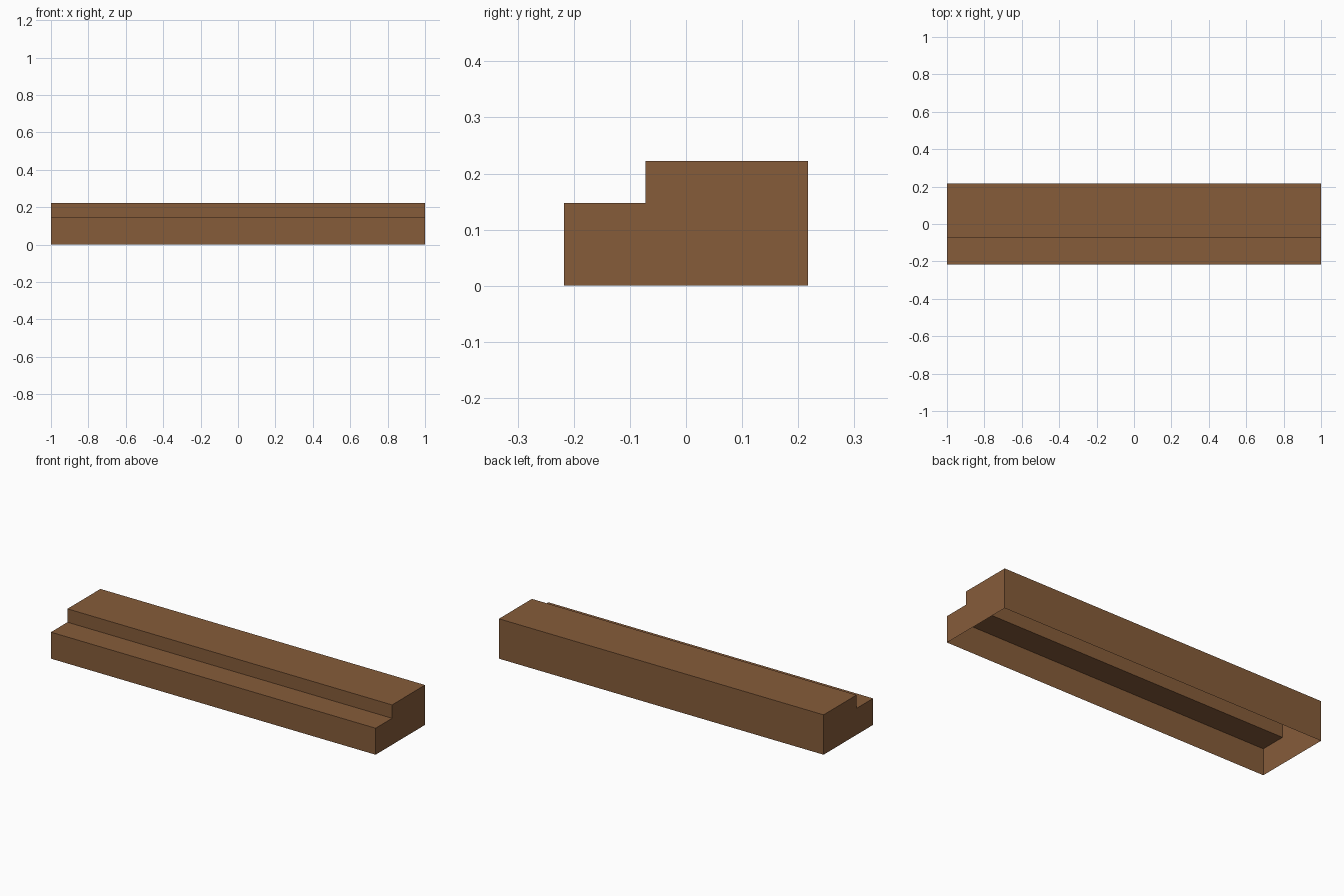
import bpy, bmesh

if "Cube" in bpy.data.objects:
    bpy.data.objects.remove(bpy.data.objects["Cube"])

# Overall size
HALF_LEN = 1.0
FRONT, RISER, BACK = -0.2175, -0.0725, 0.2175
LOW, HIGH = 0.1475, 0.222

wood = bpy.data.materials.new("brown wood")
wood.diffuse_color = (0.24, 0.107, 0.042, 1)
wood.use_nodes = True
wood.node_tree.nodes["Principled BSDF"].inputs["Base Color"].default_value = wood.diffuse_color

# Stepped end profile (y, z), starting at the front bottom edge
profile = [(FRONT, 0), (FRONT, LOW), (RISER, LOW),
           (RISER, HIGH), (BACK, HIGH), (BACK, 0)]

bm = bmesh.new()
left = [bm.verts.new((-HALF_LEN, y, z)) for y, z in profile]
right = [bm.verts.new((HALF_LEN, y, z)) for y, z in profile]

# Front, tread, riser, top and back; the underside stays open
for i in range(len(profile) - 1):
    bm.faces.new((left[i], right[i], right[i + 1], left[i + 1]))

# End caps
bm.faces.new(left)
bm.faces.new(right[::-1])

mesh = bpy.data.meshes.new("stepped_plank")
bm.to_mesh(mesh)
bm.free()
mesh.materials.append(wood)
bpy.context.collection.objects.link(bpy.data.objects.new("stepped_plank", mesh))
